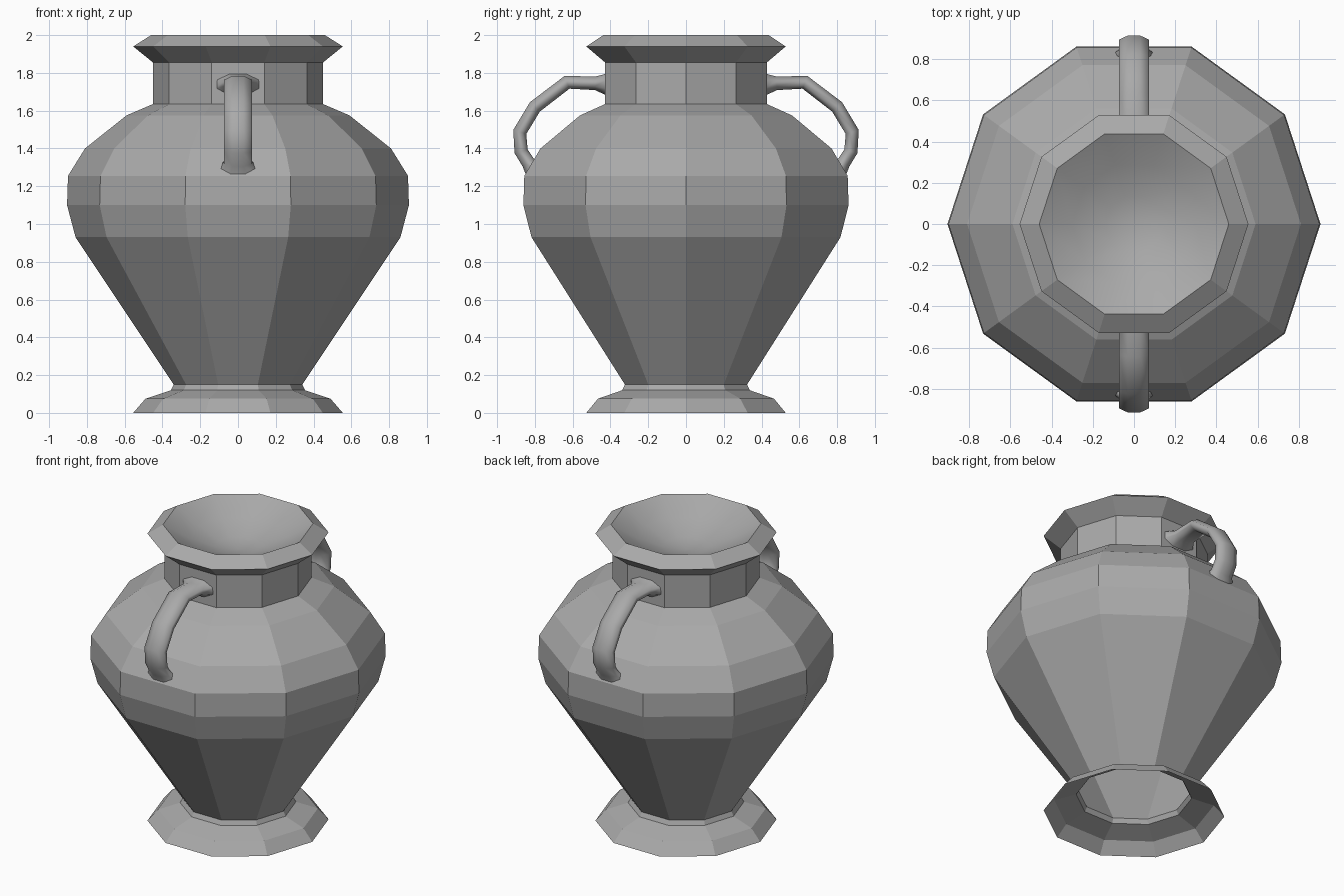
import bpy, bmesh, math
from mathutils import Vector

cube = bpy.data.objects.get("Cube")
if cube:
    bpy.data.objects.remove(cube)

SIDES = 10
CLAY = (0.40, 0.40, 0.40, 1)
clay = bpy.data.materials.new("grey_clay")
clay.use_nodes = True
clay.diffuse_color = CLAY
clay.node_tree.nodes["Principled BSDF"].inputs["Base Color"].default_value = CLAY


def finish(bm, name, smooth=False):
    mesh = bpy.data.meshes.new(name)
    bm.to_mesh(mesh)
    bm.free()
    mesh.materials.append(clay)
    for poly in mesh.polygons:
        poly.use_smooth = smooth
    obj = bpy.data.objects.new(name, mesh)
    bpy.context.collection.objects.link(obj)
    return obj


def bridge(bm, rings):
    for low, high in zip(rings, rings[1:]):
        n = len(low)
        for i in range(n):
            j = (i + 1) % n
            bm.faces.new((low[i], low[j], high[j], high[i]))


def lathe(name, profile, tip=None, smooth=False):
    """Turn a (radius, height) profile into a ten-sided shell, optionally closed at a tip."""
    bm = bmesh.new()
    rings = []
    for r, z in profile:
        rings.append([bm.verts.new((r * math.cos(math.tau * i / SIDES),
                                    r * math.sin(math.tau * i / SIDES), z))
                      for i in range(SIDES)])
    bridge(bm, rings)
    if tip is not None:
        centre = bm.verts.new((0, 0, tip))
        last = rings[-1]
        for i in range(SIDES):
            bm.faces.new((last[i], last[(i + 1) % SIDES], centre))
    return finish(bm, name, smooth)


# Turned parts, from the hollow foot up to the shallow dish in the mouth
lathe("foot", [(0.555, 0), (0.49, 0.075), (0.355, 0.12), (0.34, 0.15)])
lathe("body", [(0.34, 0.15), (0.86, 0.93), (0.905, 1.10), (0.90, 1.255),
               (0.81, 1.40), (0.59, 1.575), (0.45, 1.635)])
lathe("neck", [(0.45, 1.635), (0.45, 1.855)])
lathe("rim", [(0.45, 1.855), (0.555, 1.94), (0.46, 2.0)])
lathe("mouth_dish", [(0.46, 2.0), (0.30, 1.91), (0.14, 1.85)], tip=1.83, smooth=True)

# Handle path: distance from the axis, height, and width scale at that point
PATH = [(0.42, 1.74, 1.6), (0.48, 1.745, 1.0), (0.63, 1.75, 1.0), (0.80, 1.62, 1.0),
        (0.88, 1.487, 1.0), (0.873, 1.385, 1.0), (0.835, 1.325, 1.0), (0.80, 1.28, 1.5)]
HALF_WIDTH, HALF_THICK, SECTION = 0.073, 0.036, 8


def handle(name, side):
    bm = bmesh.new()
    points = [Vector((0, side * d, z)) for d, z, _ in PATH]
    rings = []
    for k, p in enumerate(points):
        before = points[max(k - 1, 0)]
        after = points[min(k + 1, len(points) - 1)]
        across = Vector((1, 0, 0))
        out = across.cross((after - before).normalized())
        ring = []
        for i in range(SECTION):
            a = math.tau * (i + 0.5) / SECTION
            offset = across * math.cos(a) * HALF_WIDTH + out * math.sin(a) * HALF_THICK
            ring.append(bm.verts.new(p + offset * PATH[k][2] / math.cos(math.pi / SECTION)))
        rings.append(ring)
    bridge(bm, rings)
    bmesh.ops.recalc_face_normals(bm, faces=bm.faces)
    return finish(bm, name, smooth=True)


handle("front_handle", -1)
handle("back_handle", 1)
